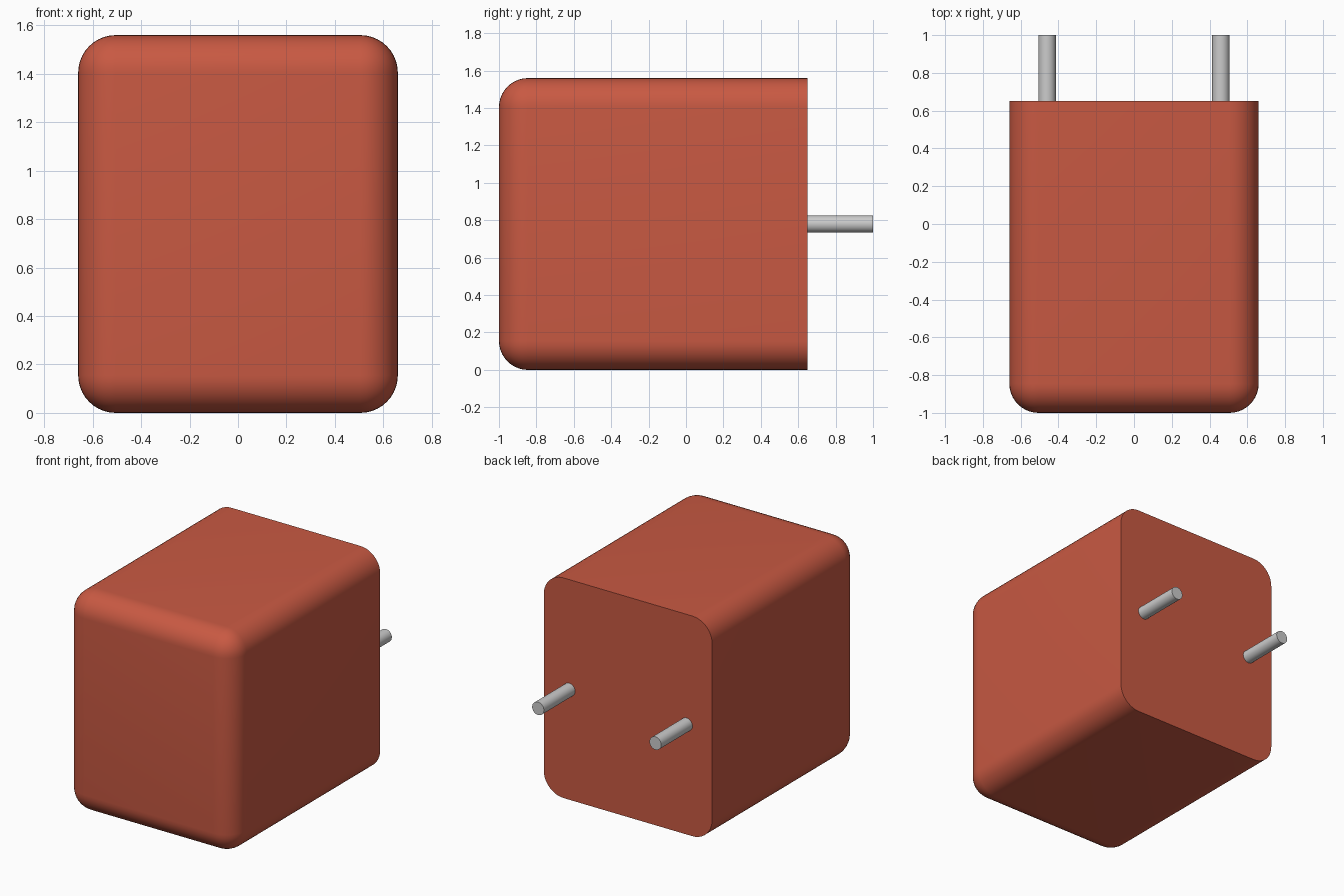
import bpy, bmesh, math

if "Cube" in bpy.data.objects:
    bpy.data.objects.remove(bpy.data.objects["Cube"])

def smooth(obj, angle=35):
    bpy.ops.object.select_all(action='DESELECT')
    obj.select_set(True)
    bpy.context.view_layer.objects.active = obj
    bpy.ops.object.shade_smooth_by_angle(angle=math.radians(angle))

# Plug housing: box rounded everywhere except around the flat back face
BACK, FRONT, W, H, R = 0.65, -1.0, 1.32, 1.56, 0.155
bm = bmesh.new()
bmesh.ops.create_cube(bm, size=1)
for v in bm.verts:
    v.co.x *= W
    v.co.y = BACK if v.co.y > 0 else FRONT
    v.co.z = (v.co.z + 0.5) * H
edges = [e for e in bm.edges if not all(v.co.y > 0 for v in e.verts)]
bmesh.ops.bevel(bm, geom=edges, offset=R, offset_type='OFFSET', segments=10,
                profile=0.5, affect='EDGES', clamp_overlap=True)
bmesh.ops.recalc_face_normals(bm, faces=bm.faces)
mesh = bpy.data.meshes.new("plug_housing")
bm.to_mesh(mesh)
bm.free()
housing = bpy.data.objects.new("plug_housing", mesh)
bpy.context.collection.objects.link(housing)
red = bpy.data.materials.new("red_plastic")
red.diffuse_color = (0.58, 0.1, 0.055, 1)
red.use_nodes = True
red.node_tree.nodes["Principled BSDF"].inputs["Base Color"].default_value = red.diffuse_color
mesh.materials.append(red)
smooth(housing)

# Two round metal pins on the back
for side, x in (("left", -0.46), ("right", 0.46)):
    bpy.ops.mesh.primitive_cylinder_add(
        vertices=32, radius=0.046, depth=1.0 - BACK + 0.02,
        location=(x, (1.0 + BACK - 0.02) / 2, H / 2), rotation=(math.pi / 2, 0, 0))
    pin = bpy.context.object
    pin.name = side + "_pin"
    smooth(pin)
